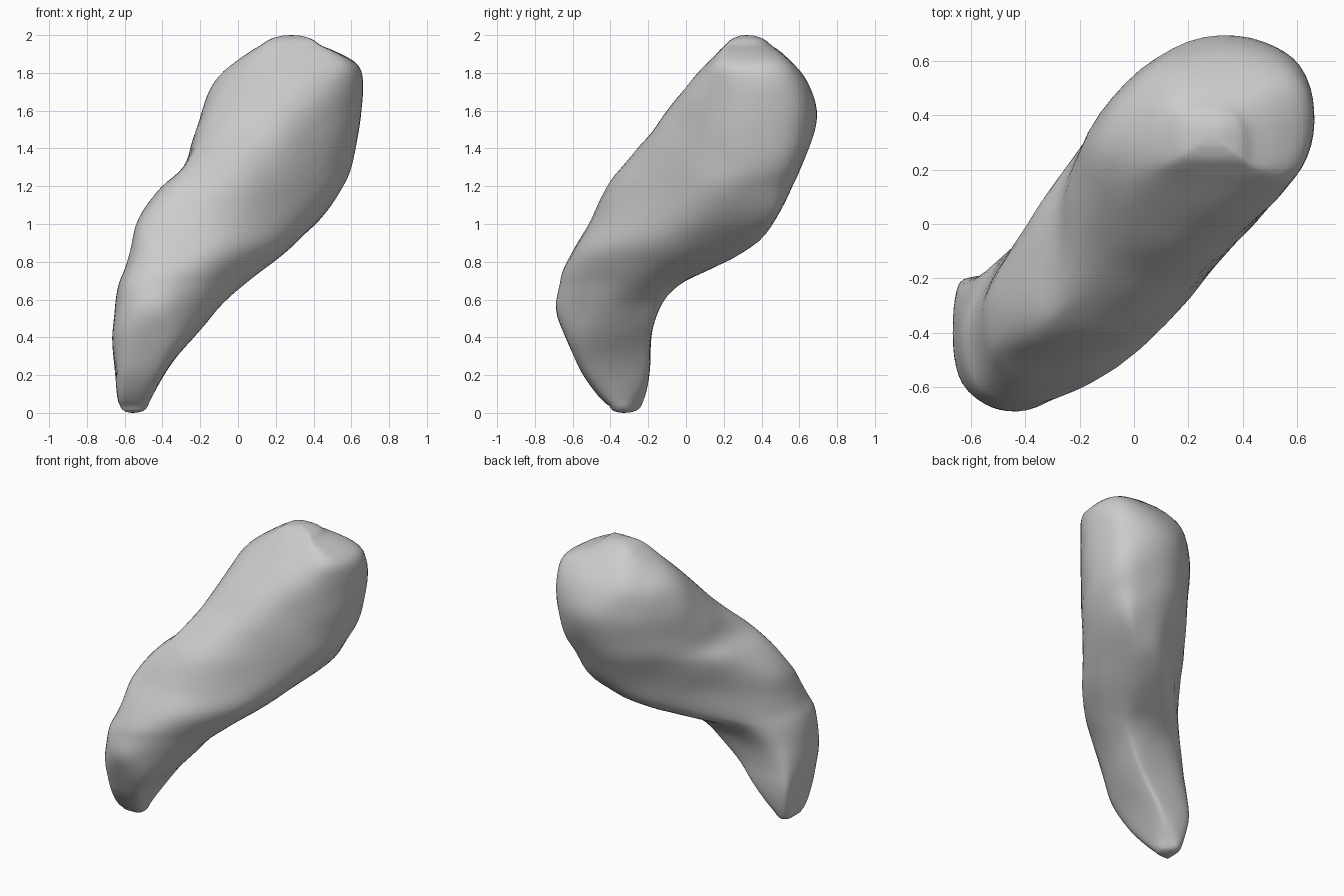
import bpy, bmesh, math
from mathutils import Vector, noise

if "Cube" in bpy.data.objects:
    bpy.data.objects.remove(bpy.data.objects["Cube"])

# Horizontal slices: z, then the limits of x, y, (x+y)/sqrt2 and (x-y)/sqrt2
SLICES = [
    (0.04, -0.625, -0.475, -0.41, -0.235, -0.73, -0.55, -0.25, -0.07),
    (0.12, -0.64, -0.435, -0.485, -0.205, -0.78, -0.49, -0.28, 0.0),
    (0.25, -0.653, -0.365, -0.575, -0.193, -0.83, -0.41, -0.30, 0.11),
    (0.40, -0.665, -0.24, -0.64, -0.185, -0.86, -0.32, -0.29, 0.20),
    (0.55, -0.655, -0.115, -0.69, -0.145, -0.86, -0.20, -0.27, 0.245),
    (0.68, -0.63, 0.03, -0.67, -0.04, -0.84, -0.05, -0.26, 0.28),
    (0.76, -0.60, 0.14, -0.65, 0.13, -0.80, 0.12, -0.255, 0.31),
    (0.88, -0.565, 0.28, -0.59, 0.345, -0.745, 0.39, -0.26, 0.346),
    (1.02, -0.53, 0.43, -0.505, 0.475, -0.67, 0.61, -0.28, 0.335),
    (1.20, -0.405, 0.555, -0.42, 0.565, -0.52, 0.715, -0.333, 0.32),
    (1.30, -0.29, 0.60, -0.335, 0.61, -0.41, 0.775, -0.36, 0.315),
    (1.45, -0.235, 0.635, -0.215, 0.67, -0.235, 0.825, -0.378, 0.31),
    (1.60, -0.19, 0.655, -0.10, 0.69, -0.09, 0.846, -0.39, 0.305),
    (1.75, -0.125, 0.665, 0.025, 0.645, 0.04, 0.827, -0.37, 0.30),
    (1.86, -0.01, 0.625, 0.125, 0.56, 0.15, 0.77, -0.295, 0.28),
    (1.94, 0.11, 0.45, 0.20, 0.46, 0.25, 0.59, -0.20, 0.16),
]
PER_SIDE, STEPS = 6, 4
SEGMENTS = 8 * PER_SIDE


def slice_loop(s):
    """Smooth loop touching all eight limits of one slice."""
    z, x0, x1, y0, y1, s0, s1, n0, n1 = s
    reach = [x1, s1, y1, -n0, -x0, -s0, -y0, n1]
    corners = []
    for i, h in enumerate(reach):
        a = i * math.pi / 4
        side = reach[(i + 1) % 8] * math.sqrt(2) - h
        corners.append(Vector((h * math.cos(a) - side * math.sin(a),
                               h * math.sin(a) + side * math.cos(a), z)))
    out = []
    for i, c in enumerate(corners):
        a, b = (corners[i - 1] + c) / 2, (c + corners[(i + 1) % 8]) / 2
        for k in range(PER_SIDE):
            t = k / PER_SIDE
            out.append(a * (1 - t) ** 2 + c * 2 * t * (1 - t) + b * t * t)
    return out


def shrunk(loop, factor, z):
    """Smaller copy of an end loop, for the rounded caps."""
    c = sum(loop, Vector()) / SEGMENTS
    return [Vector((c.x + (p.x - c.x) * factor, c.y + (p.y - c.y) * factor, z))
            for p in loop]


def blend(o, q, r, s, t):
    """Smooth interpolation through four neighbouring loops."""
    return 0.5 * (2 * q + (r - o) * t + (2 * o - 5 * q + 4 * r - s) * t * t
                  + (3 * q - o - 3 * r + s) * t ** 3)


# Key loops with both rounded ends
keys = [slice_loop(s) for s in SLICES]
keys = ([shrunk(keys[0], 0.3, 0.002), shrunk(keys[0], 0.7, 0.012)] + keys
        + [shrunk(keys[-1], 0.66, 1.978), shrunk(keys[-1], 0.28, 1.997)])

# Curved body skinned through the loops
bm = bmesh.new()
n = len(keys)
rings = []
for i in range(n - 1):
    near = [keys[min(max(i + k, 0), n - 1)] for k in (-1, 0, 1, 2)]
    for k in range(STEPS):
        rings.append([blend(*p, k / STEPS) for p in zip(*near)])
rings.append(keys[-1])
loops = [[bm.verts.new(p) for p in ring] for ring in rings]
for a, b in zip(loops, loops[1:]):
    for i in range(SEGMENTS):
        j = (i + 1) % SEGMENTS
        bm.faces.new((a[i], a[j], b[j], b[i]))

# End tips
for loop, z in ((loops[0][::-1], 0.0), (loops[-1], 2.0)):
    centre = sum((v.co for v in loop), Vector()) / SEGMENTS
    tip = bm.verts.new((centre.x, centre.y, z))
    for i in range(SEGMENTS):
        bm.faces.new((loop[i], loop[(i + 1) % SEGMENTS], tip))

# Even out the skin, then add gentle lumps
inner = [v for v in bm.verts if 0.05 < v.co.z < 1.93]
for _ in range(3):
    bmesh.ops.smooth_vert(bm, verts=inner, factor=0.5,
                          use_axis_x=True, use_axis_y=True, use_axis_z=True)
bm.normal_update()
shifts = [(v, v.normal * (0.002 + 0.008 * noise.noise(v.co * 5))) for v in inner]
for v, shift in shifts:
    v.co += shift
bmesh.ops.recalc_face_normals(bm, faces=bm.faces)

mesh = bpy.data.meshes.new("curved_body")
bm.to_mesh(mesh)
bm.free()
mesh.polygons.foreach_set("use_smooth", [True] * len(mesh.polygons))
body = bpy.data.objects.new("curved_body", mesh)
bpy.context.collection.objects.link(body)
